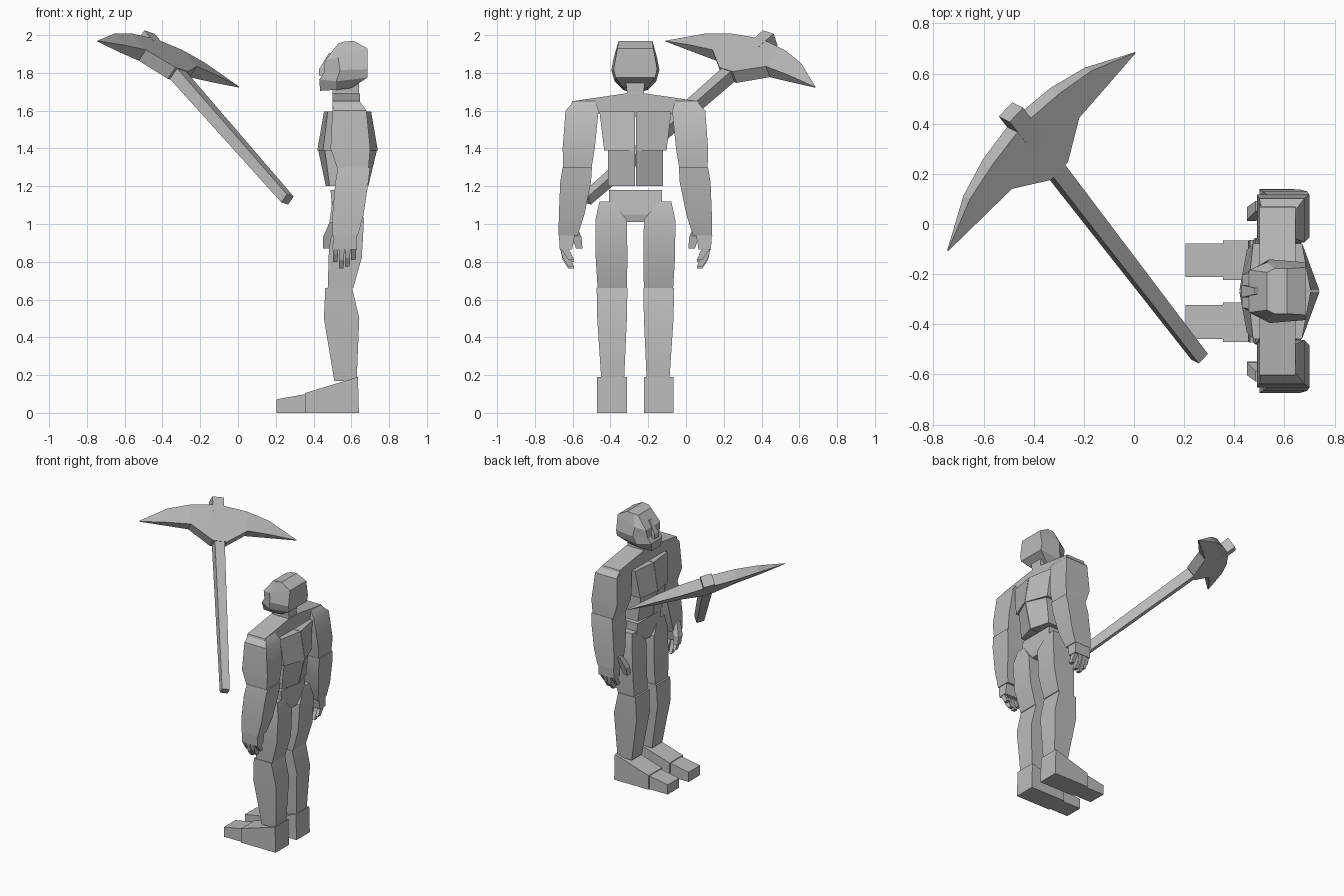
import bpy, bmesh, math
from mathutils import Matrix, Vector

cube = bpy.data.objects.get("Cube")
if cube:
    bpy.data.objects.remove(cube, do_unlink=True)

# One plain grey for everything
grey = bpy.data.materials.new("stone_grey")
grey.use_nodes = True
grey.diffuse_color = (.5, .5, .5, 1)
grey.node_tree.nodes["Principled BSDF"].inputs["Base Color"].default_value = (.5, .5, .5, 1)

BODY = Matrix.Translation((0, -.268, 0))   # the figure's plane of symmetry


def loft(name, rings, matrix=BODY, mirror=False, smooth=False):
    """Skin a closed solid over rings that have equal point counts."""
    bm = bmesh.new()
    loops = [[bm.verts.new(p) for p in ring] for ring in rings]
    count = len(loops[0])
    for low, high in zip(loops, loops[1:]):
        for i in range(count):
            j = (i + 1) % count
            bm.faces.new((low[i], low[j], high[j], high[i]))
    bm.faces.new(loops[0][::-1])
    bm.faces.new(loops[-1])
    bmesh.ops.recalc_face_normals(bm, faces=bm.faces)
    mesh = bpy.data.meshes.new(name)
    bm.to_mesh(mesh)
    bm.free()
    mesh.materials.append(grey)
    ob = bpy.data.objects.new(name, mesh)
    bpy.context.collection.objects.link(ob)
    ob.matrix_world = matrix
    if smooth:
        bpy.ops.object.select_all(action="DESELECT")
        ob.select_set(True)
        bpy.context.view_layer.objects.active = ob
        bpy.ops.object.shade_smooth_by_angle(angle=math.radians(30))
    if mirror:
        mod = ob.modifiers.new("mirror", "MIRROR")
        mod.use_axis = (False, True, False)
        mod.use_mirror_merge = False
    return ob


def box(z, front, back, inner, outer):
    """Four-cornered level ring."""
    return [(front, inner, z), (front, outer, z), (back, outer, z), (back, inner, z)]


def limb(name, *rows, smooth=True):
    return loft(name, [box(*r) for r in rows], mirror=True, smooth=smooth)


def torso_half(name, *rows):
    """Half of a ridged torso: height, front ridge, front side, back side, back ridge, width."""
    gap = .002
    rings = [[(fr, gap, z), (fs, w, z), (bs, w, z), (br, gap, z)]
             for z, fr, fs, bs, br, w in rows]
    return loft(name, rings, mirror=True)


def head_ring(*stations):
    """Symmetric ring through (x, z, half width) stations from face to nape."""
    side = [(x, w, z) for x, z, w in stations]
    return side + [(x, -w, z) for x, w, z in reversed(side)]


# Head, nose and neck
loft("head", [
    head_ring((.435, 1.705, .05), (.52, 1.71, .065), (.6, 1.72, .065)),
    head_ring((.43, 1.765, .065), (.52, 1.755, .11), (.685, 1.775, .105)),
    head_ring((.455, 1.8, .07), (.54, 1.815, .127), (.685, 1.82, .115)),
    head_ring((.46, 1.865, .085), (.53, 1.88, .115), (.685, 1.93, .095)),
    head_ring((.53, 1.955, .075), (.56, 1.965, .09), (.61, 1.97, .09)),
])
loft("nose", [box(1.785, .428, .48, -.025, .025), box(1.82, .43, .48, -.025, .025),
              box(1.905, .482, .52, -.012, .012)])
loft("neck", [box(1.6, .5, .645, -.055, .055), box(1.7, .5, .64, -.045, .045),
              box(1.75, .5, .64, -.05, .05)])

# Shoulder yoke
profile = [(0, 1.57), (.19, 1.585), (.345, 1.61), (.335, 1.65), (.06, 1.69), (0, 1.69)]
loft("shoulder_yoke", [[(x, s, z) for s, z in profile] for x in (.5, .645)], mirror=True)

# Torso blocks and pelvis
torso_half("chest", (1.39, .42, .45, .68, .74, .165), (1.595, .455, .475, .67, .705, .19))
torso_half("abdomen", (1.2, .465, .485, .65, .69, .145), (1.39, .425, .46, .67, .735, .145))
loft("pelvis", [box(1.01, .51, .64, -.11, .11), box(1.05, .5, .65, -.14, .14),
                box(1.18, .49, .64, -.14, .14)])

# Arms
limb("upper_arms", (1.28, .53, .69, .235, .382), (1.4, .49, .7, .215, .385),
     (1.6, .5, .68, .195, .37), (1.65, .51, .645, .21, .325))
limb("forearms", (.94, .5, .635, .305, .407), (1.05, .5, .665, .27, .405),
     (1.22, .515, .69, .235, .398), (1.3, .53, .7, .23, .385))
limb("palms", (.865, .5, .63, .335, .4), (.945, .505, .63, .32, .405), smooth=False)

# Fingers curl inwards, the middle ones hang lowest
for i, tip in enumerate((.8, .765, .775, .81)):
    x = .503 + i * .032
    limb(f"finger_{i + 1}", (tip, x, x + .024, .325, .355),
         (tip + .045, x, x + .026, .345, .385),
         (.88, x, x + .029, .365, .4), smooth=False)
limb("thumbs", (.87, .45, .485, .28, .315), (.93, .45, .495, .285, .335),
     (1.01, .485, .53, .32, .36), smooth=False)

# Legs
limb("thighs", (.66, .475, .61, .045, .2), (.82, .48, .655, .042, .21),
     (1.02, .485, .667, .045, .212), (1.12, .5, .645, .12, .19))
limb("shins", (.17, .51, .628, .06, .18), (.5, .455, .642, .045, .202),
     (.66, .462, .605, .042, .205))

# Feet: heel block and narrower toe block
for name, side, inner, outer in (
        ("feet", [(.355, 0), (.64, 0), (.635, .19), (.355, .105)], .045, .202),
        ("toes", [(.205, 0), (.36, 0), (.36, .1), (.205, .072)], .056, .191)):
    loft(name, [[(x, s, z) for x, z in side] for s in (inner, outer)], mirror=True)

# Pickaxe frame: local x along the blade, y through its thickness, z up the handle
up = Vector((-.502, .651, .57)).normalized()
across = Vector((-.668, -.712, .215))
across = (across - up * across.dot(up)).normalized()
pick = Matrix((across, up.cross(across), up)).transposed().to_4x4()
pick.translation = (.262, -.53, 1.13)


def square(z, half):
    return box(z, -half, half, -half, half)


loft("pickaxe_handle", [square(0, .027), square(1.16, .035)], pick)
loft("pickaxe_handle_top", [square(1.16, .036), square(1.5, .04)], pick)

# Blade stations: reach, inner edge, outer edge, half thickness
stations = [(.05, 1.155, 1.435, .038), (.2, 1.263, 1.415, .036),
            (.36, 1.262, 1.37, .024), (.558, 1.256, 1.259, .002)]


def blade_ring(reach, low, high, t):
    return [(reach, -t, low), (reach, t, low), (reach, t, high), (reach, -t, high)]


loft("pickaxe_blade", [blade_ring(-r, *rest) for r, *rest in reversed(stations)]
     + [blade_ring(*s) for s in stations], pick)
